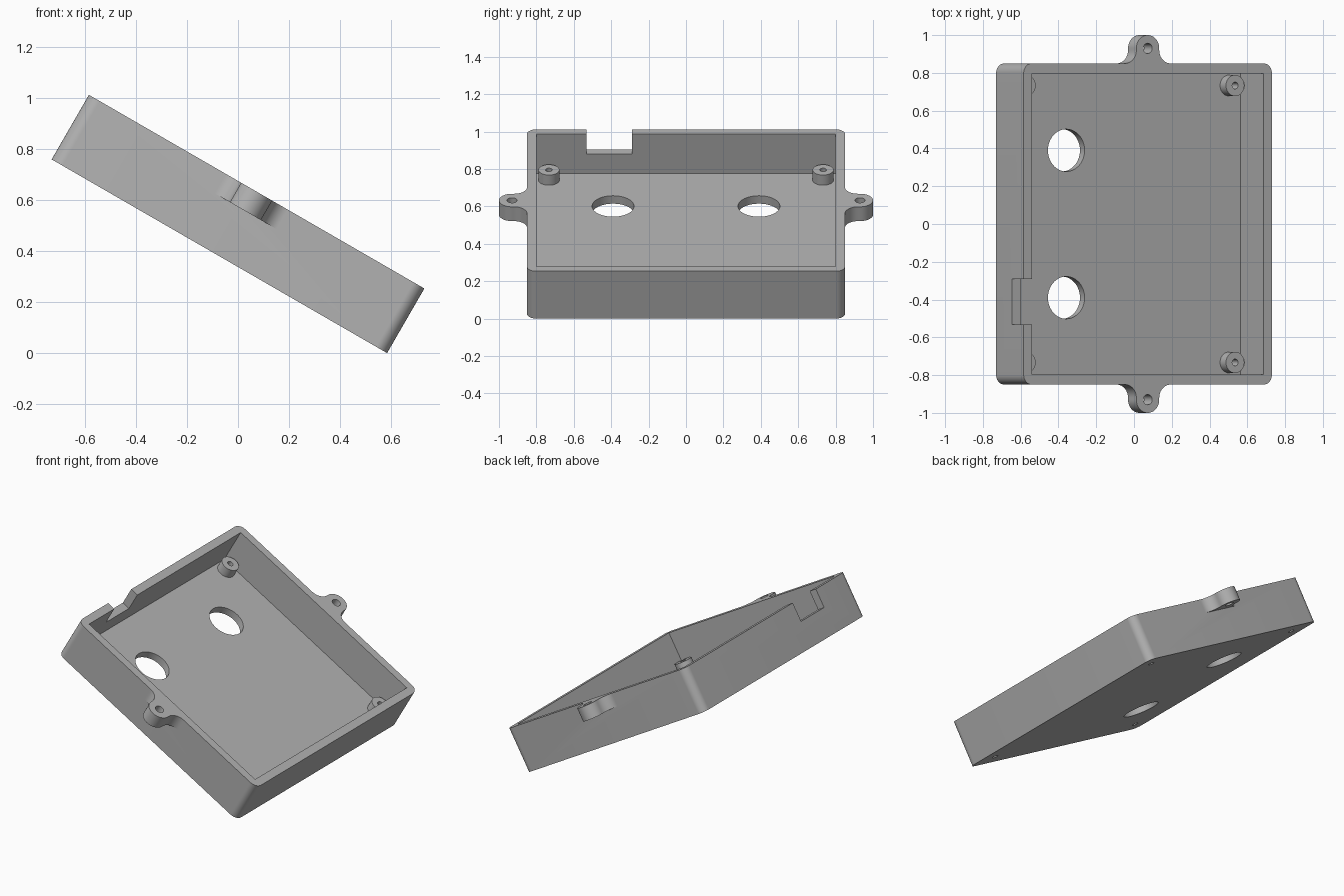
import bpy
import bmesh
from math import sin, cos, pi, radians
from mathutils import Matrix

cube = bpy.data.objects.get("Cube")
if cube:
    bpy.data.objects.remove(cube, do_unlink=True)

# Sizes in the tray's own frame, before tilting
HALF_X, HALF_Y, HALF_H = 0.7585, 0.85, 0.146
WALL, CORNER = 0.052, 0.05
FLOOR = -HALF_H + 0.049
EAR_R, EAR_Y = 0.07, 0.93
TILT = radians(30)

grey = bpy.data.materials.new("plain grey")
grey.use_nodes = True
colour = (0.45, 0.45, 0.45, 1)
grey.diffuse_color = colour
grey.node_tree.nodes["Principled BSDF"].inputs["Base Color"].default_value = colour


def arc(cx, cy, r, start, end, steps=12):
    """Points along an arc, angles in degrees."""
    angles = [radians(start + (end - start) * i / steps) for i in range(steps + 1)]
    return [(cx + r * cos(a), cy + r * sin(a)) for a in angles]


def prism(name, outline, low, high):
    """Extrude a flat outline between two heights."""
    bm = bmesh.new()
    face = bm.faces.new([bm.verts.new((x, y, low)) for x, y in outline])
    top = bmesh.ops.extrude_face_region(bm, geom=[face])["geom"]
    verts = [g for g in top if isinstance(g, bmesh.types.BMVert)]
    bmesh.ops.translate(bm, verts=verts, vec=(0, 0, high - low))
    bmesh.ops.recalc_face_normals(bm, faces=bm.faces)
    mesh = bpy.data.meshes.new(name)
    bm.to_mesh(mesh)
    bm.free()
    mesh.materials.append(grey)
    obj = bpy.data.objects.new(name, mesh)
    bpy.context.collection.objects.link(obj)
    return obj


def cylinder(name, x, y, r, low, high, sides=48):
    return prism(name, arc(x, y, r, 0, 360, sides)[:-1], low, high)


def box(name, x0, x1, y0, y1, low, high):
    return prism(name, [(x0, y0), (x1, y0), (x1, y1), (x0, y1)], low, high)


def combine(target, tool, operation):
    """Apply a boolean and discard the tool."""
    mod = target.modifiers.new(operation, 'BOOLEAN')
    mod.operation, mod.solver, mod.object = operation, 'EXACT', tool
    bpy.context.view_layer.objects.active = target
    bpy.ops.object.modifier_apply(modifier=mod.name)
    bpy.data.objects.remove(tool, do_unlink=True)


# Rounded outer block
cx, cy = HALF_X - CORNER, HALF_Y - CORNER
outline = (arc(cx, cy, CORNER, 0, 90) + arc(-cx, cy, CORNER, 90, 180)
           + arc(-cx, -cy, CORNER, 180, 270) + arc(cx, -cy, CORNER, 270, 360))
tray = prism("tray", outline, -HALF_H, HALF_H)

# Screw ears, blended into the side walls with concave fillets
fillet_y = HALF_Y + EAR_R
ear = (arc(2 * EAR_R, fillet_y, EAR_R, 270, 180) + arc(0, EAR_Y, EAR_R, 0, 180, 24)
       + arc(-2 * EAR_R, fillet_y, EAR_R, 360, 270))
ear += [(-2 * EAR_R, HALF_Y - 0.03), (2 * EAR_R, HALF_Y - 0.03)]
for side in (-1, 1):
    combine(tray, prism("ear", [(x, y * side) for x, y in ear], 0.058, HALF_H), 'UNION')
    combine(tray, cylinder("ear_hole", 0, EAR_Y * side, 0.027, 0, 0.3, 32), 'DIFFERENCE')

# Inner cavity and cable notch in the high wall
ix, iy = HALF_X - WALL, HALF_Y - WALL
combine(tray, box("cavity", -ix, ix, -iy, iy, FLOOR, 0.3), 'DIFFERENCE')
combine(tray, box("notch", -0.85, -0.65, -0.532, -0.29, 0.023, 0.3), 'DIFFERENCE')

# Two large round openings in the floor
for side in (-1, 1):
    combine(tray, cylinder("opening", -0.358, 0.39 * side, 0.112, -0.3, 0, 64), 'DIFFERENCE')

# Four standoffs, bored through together with the floor
parts = [tray]
for end, x in (("high", -0.638), ("low", 0.638)):
    for place, y in (("front", -0.733), ("back", 0.733)):
        post = cylinder(f"{end}_{place}_standoff", x, y, 0.056, FLOOR, -0.034)
        for part in (tray, post):
            combine(part, cylinder("bore", x, y, 0.018, -0.3, 0.3, 24), 'DIFFERENCE')
        parts.append(post)

# Tilt the assembly onto its lower edge and smooth the curves
lift = HALF_X * sin(TILT) + HALF_H * cos(TILT)
pose = Matrix.Translation((0, 0, lift)) @ Matrix.Rotation(TILT, 4, 'Y')
bpy.ops.object.select_all(action='DESELECT')
for part in parts:
    part.data.transform(pose)
    part.select_set(True)
bpy.context.view_layer.objects.active = tray
bpy.ops.object.shade_smooth_by_angle(angle=radians(30))
